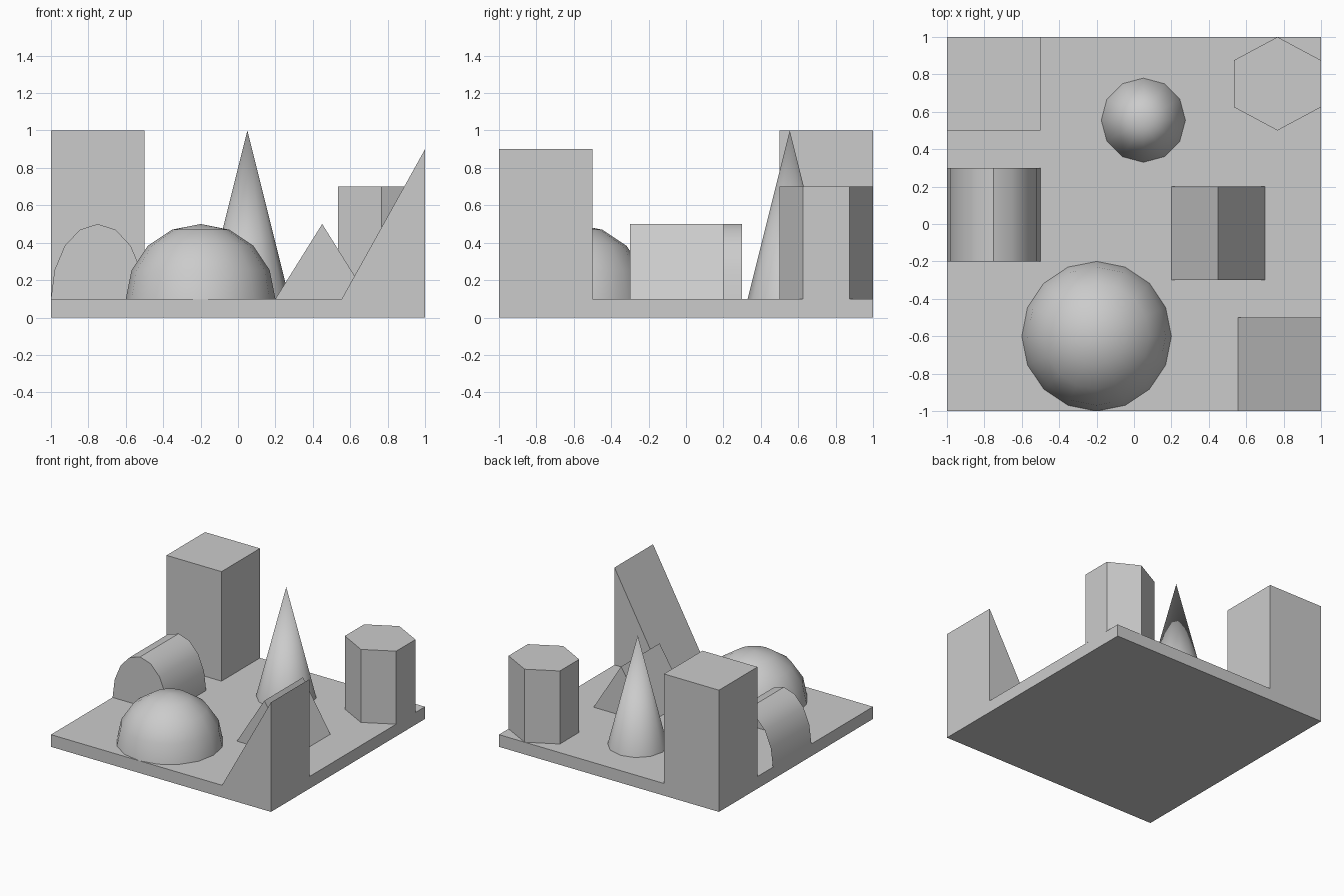
import bpy, bmesh, math
from mathutils import Matrix, Vector

cube = bpy.data.objects.get("Cube")
if cube:
    bpy.data.objects.remove(cube, do_unlink=True)

# One grey for the whole set
grey = bpy.data.materials.new("plain grey")
grey.use_nodes = True
grey.diffuse_color = (0.6, 0.6, 0.6, 1)
grey.node_tree.nodes["Principled BSDF"].inputs["Base Color"].default_value = (0.6, 0.6, 0.6, 1)

FLOOR = 0.1


def finish(name, bm, smooth=False):
    bmesh.ops.recalc_face_normals(bm, faces=bm.faces)
    mesh = bpy.data.meshes.new(name)
    bm.to_mesh(mesh)
    bm.free()
    mesh.materials.append(grey)
    obj = bpy.data.objects.new(name, mesh)
    bpy.context.collection.objects.link(obj)
    if smooth:
        bpy.ops.object.select_all(action='DESELECT')
        obj.select_set(True)
        bpy.context.view_layer.objects.active = obj
        bpy.ops.object.shade_smooth_by_angle(angle=math.radians(30))
    return obj


def box(name, low, high):
    low, high = Vector(low), Vector(high)
    bm = bmesh.new()
    bmesh.ops.create_cube(bm, size=1, matrix=Matrix.Translation((low + high) / 2)
                          @ Matrix.Diagonal((*(high - low), 1)))
    return finish(name, bm)


def prism(name, profile, y0, y1, smooth=False, open_back=False):
    """Extrude an (x, z) outline from y0 to y1."""
    bm = bmesh.new()
    front = bm.faces.new([bm.verts.new((x, y0, z)) for x, z in profile])
    moved = bmesh.ops.extrude_face_region(bm, geom=[front], use_keep_orig=True)["geom"]
    bmesh.ops.translate(bm, vec=(0, y1 - y0, 0),
                        verts=[v for v in moved if isinstance(v, bmesh.types.BMVert)])
    if open_back:
        back = [f for f in moved if isinstance(f, bmesh.types.BMFace)]
        bmesh.ops.delete(bm, geom=back, context='FACES_ONLY')
    return finish(name, bm, smooth)


def cone(name, centre, sides, r1, r2, top, turn=0, stretch=1, smooth=False):
    bm = bmesh.new()
    place = (Matrix.Translation((*centre, (FLOOR + top) / 2))
             @ Matrix.Diagonal((stretch, 1, 1, 1)) @ Matrix.Rotation(turn, 4, 'Z'))
    bmesh.ops.create_cone(bm, cap_ends=True, segments=sides, radius1=r1, radius2=r2,
                          depth=top - FLOOR, matrix=place)
    return finish(name, bm, smooth)


# Base slab and tall block
box("base", (-1, -1, 0), (1, 1, FLOOR))
box("tall_block", (-1, 0.5, FLOOR), (-0.5, 1, 1))

# Ramp and triangular prism
prism("ramp", [(0.555, FLOOR), (1, FLOOR), (1, 0.9)], -1, -0.5)
prism("triangular_prism", [(0.2, FLOOR), (0.7, FLOOR), (0.45, 0.5)], -0.3, 0.2)

# Arched half barrel, open at the back
arch = [(-0.75 + 0.25 * math.cos(i * math.pi / 8), FLOOR + 0.4 * math.sin(i * math.pi / 8))
        for i in range(9)]
prism("half_barrel", arch, -0.2, 0.3, smooth=True, open_back=True)

# Hexagonal column, slightly wider than regular, with points to front and back
cone("hexagonal_column", (0.767, 0.75), 6, 0.25, 0.25, 0.7,
     turn=0, stretch=0.2333 / (0.25 * math.cos(math.pi / 6)))

# Pointed cone
cone("pointed_cone", (0.05, 0.555), 12, 0.225, 0, 1, smooth=True)

# Dome: upper half of a sphere
bm = bmesh.new()
bmesh.ops.create_uvsphere(bm, u_segments=16, v_segments=8, radius=0.4)
bmesh.ops.delete(bm, geom=[v for v in bm.verts if v.co.z < -0.01], context='VERTS')
bmesh.ops.translate(bm, vec=(-0.2, -0.6, FLOOR), verts=bm.verts)
finish("dome", bm, smooth=True)
